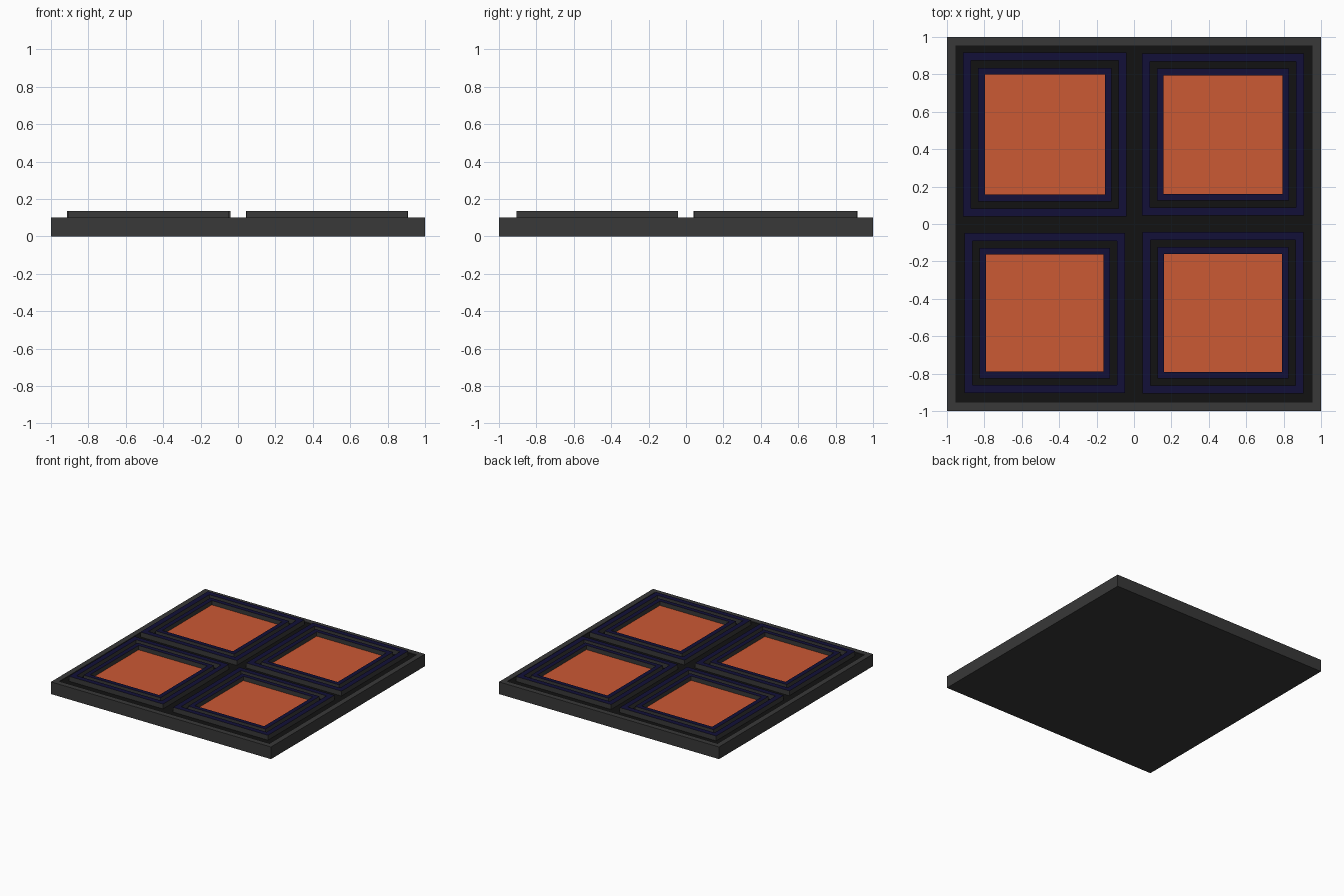
import bpy, bmesh

if "Cube" in bpy.data.objects:
    bpy.data.objects.remove(bpy.data.objects["Cube"])

def material(name, rgb):
    m = bpy.data.materials.new(name)
    m.diffuse_color = (*rgb, 1)
    m.use_nodes = True
    m.node_tree.nodes["Principled BSDF"].inputs["Base Color"].default_value = m.diffuse_color
    return m

GREY = material("dark_grey", (0.04, 0.04, 0.04))
BLACK = material("black", (0.006, 0.006, 0.006))
BLUE = material("navy", (0.006, 0.005, 0.04))
ORANGE = material("orange", (0.6, 0.1, 0.034))

def square_loops(name, loops, mats, centre=(0, 0), cap_start=None, cap_end=None, closed=False):
    """Skin a list of concentric square loops (half size, z); mats colour each band."""
    bm = bmesh.new()
    cx, cy = centre
    rings = [[bm.verts.new((cx + sx * h, cy + sy * h, z))
              for sx, sy in ((-1, -1), (1, -1), (1, 1), (-1, 1))] for h, z in loops]
    slots = list(dict.fromkeys(mats + [m for m in (cap_start, cap_end) if m]))
    count = len(rings) if closed else len(rings) - 1
    for i in range(count):
        a, b = rings[i], rings[(i + 1) % len(rings)]
        for k in range(4):
            n = (k + 1) % 4
            f = bm.faces.new((a[k], a[n], b[n], b[k]))
            f.material_index = slots.index(mats[i])
    if cap_start:
        bm.faces.new(rings[0][::-1]).material_index = slots.index(cap_start)
    if cap_end:
        bm.faces.new(rings[-1]).material_index = slots.index(cap_end)
    me = bpy.data.meshes.new(name)
    bm.to_mesh(me)
    bm.free()
    for m in slots:
        me.materials.append(m)
    ob = bpy.data.objects.new(name, me)
    bpy.context.collection.objects.link(ob)
    return ob

FLOOR, RIM, TOP = 0.095, 0.10, 0.135

# Base slab with a thin grey rim around a shallow black floor
square_loops("base_tray", [(1, 0), (1, RIM), (0.955, RIM), (0.955, FLOOR)],
             [GREY, GREY, GREY], cap_start=GREY, cap_end=BLACK)

# Four panels: two raised square frames around an orange pad
panels = {"back_left": (-0.477, 0.478, 0.438), "back_right": (0.476, 0.478, 0.433),
          "front_left": (-0.477, -0.476, 0.428), "front_right": (0.476, -0.475, 0.431)}
for label, (x, y, h) in panels.items():
    for part, outer, inner in (("outer_frame", h, h * 0.902), ("inner_frame", h * 0.815, h * 0.732)):
        square_loops(f"{label}_{part}",
                     [(outer, FLOOR), (outer, TOP), (inner, TOP), (inner, FLOOR)],
                     [GREY, BLUE, GREY, GREY], (x, y), closed=True)
    pad = h * 0.732
    square_loops(f"{label}_pad", [(pad, FLOOR), (pad, RIM)], [ORANGE], (x, y),
                 cap_start=ORANGE, cap_end=ORANGE)
